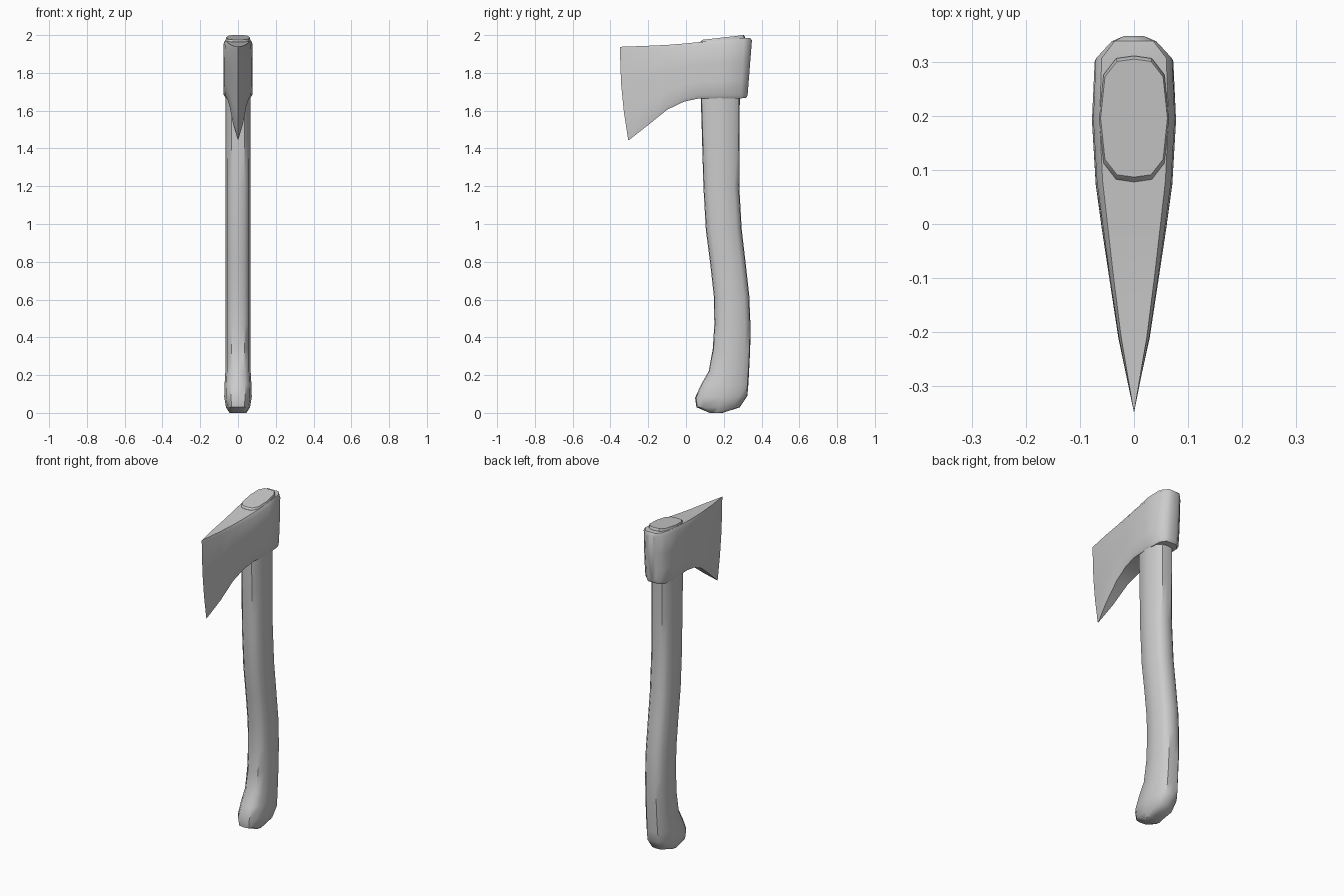
import bpy, bmesh


def loft(name, rings, angle):
    """Skin closed rings of points, cap both ends, shade smooth."""
    bm = bmesh.new()
    loops = [[bm.verts.new(p) for p in ring] for ring in rings]
    n = len(loops[0])
    for a, b in zip(loops, loops[1:]):
        for i in range(n):
            j = (i + 1) % n
            bm.faces.new((a[i], a[j], b[j], b[i]))
    bm.faces.new(loops[0][::-1])
    bm.faces.new(loops[-1])
    bmesh.ops.remove_doubles(bm, verts=bm.verts, dist=0.0005)
    bmesh.ops.recalc_face_normals(bm, faces=bm.faces)
    mesh = bpy.data.meshes.new(name)
    bm.to_mesh(mesh)
    bm.free()
    obj = bpy.data.objects.new(name, mesh)
    bpy.context.collection.objects.link(obj)
    bpy.ops.object.select_all(action='DESELECT')
    obj.select_set(True)
    bpy.context.view_layer.objects.active = obj
    bpy.ops.object.shade_smooth_by_angle(angle=angle)
    return obj


# Handle: twelve-sided rounded section (unit x, unit y)
QUARTER = [(0, -1), (0.51, -0.96), (0.87, -0.70), (1, 0)]
half = QUARTER + [(x, -y) for x, y in QUARTER[2:0:-1]] + [(0, 1)]
SECTION = half + [(-x, y) for x, y in half[-2:0:-1]]

# front y, back y, half width, z at front, z at back
HANDLE = [
    (0.125, 0.195, 0.045, 0.0, 0.0),
    (0.055, 0.285, 0.064, 0.03, 0.03),
    (0.048, 0.325, 0.073, 0.08, 0.09),
    (0.080, 0.330, 0.071, 0.15, 0.15),
    (0.120, 0.334, 0.067, 0.22, 0.22),
    (0.142, 0.340, 0.066, 0.34, 0.34),
    (0.150, 0.341, 0.066, 0.47, 0.47),
    (0.147, 0.335, 0.066, 0.62, 0.62),
    (0.127, 0.315, 0.066, 0.80, 0.80),
    (0.105, 0.295, 0.066, 0.97, 0.97),
    (0.092, 0.282, 0.066, 1.20, 1.20),
    (0.085, 0.283, 0.065, 1.45, 1.45),
    (0.078, 0.285, 0.065, 1.68, 1.68),
    (0.078, 0.312, 0.065, 1.965, 1.99),
    (0.087, 0.306, 0.062, 1.975, 2.0),
]
rings = []
for yf, yb, w, zf, zb in HANDLE:
    rings.append([(x * w, (yf + yb) / 2 + y * (yb - yf) / 2,
                   (zf + zb) / 2 + y * (zb - zf) / 2) for x, y in SECTION])
loft("handle", rings, 0.7)

# Axe head: stations from cutting edge to poll
# top y, bottom y, top z, bottom z, half width, edge bow
HEAD = [
    (-0.350, -0.305, 1.938, 1.442, 0.0, 0.012),
    (-0.210, -0.205, 1.943, 1.520, 0.029, 0.004),
    (-0.100, -0.100, 1.948, 1.605, 0.046, 0),
    (0.000, -0.010, 1.956, 1.648, 0.060, 0),
    (0.080, 0.070, 1.964, 1.665, 0.071, 0),
    (0.195, 0.190, 1.974, 1.665, 0.078, 0),
    (0.308, 0.290, 1.985, 1.665, 0.073, 0),
    (0.340, 0.318, 1.984, 1.668, 0.043, 0),
    (0.349, 0.326, 1.972, 1.680, 0.022, 0),
]
rings = []
for yt, yb, zt, zb, w, bow in HEAD:
    h = zt - zb
    e = 0.018 / h
    side = [(0, 0), (0.82, 0), (0.97, e), (1, 0.3), (1, 0.6), (0.97, 1 - e), (0.82, 1), (0, 1)]
    outline = side + [(-x, t) for x, t in side[-2:0:-1]]
    rings.append([(x * w, yb + (yt - yb) * t - 4 * bow * t * (1 - t), zb + h * t)
                  for x, t in outline])
loft("axe_head", rings, 0.8)
